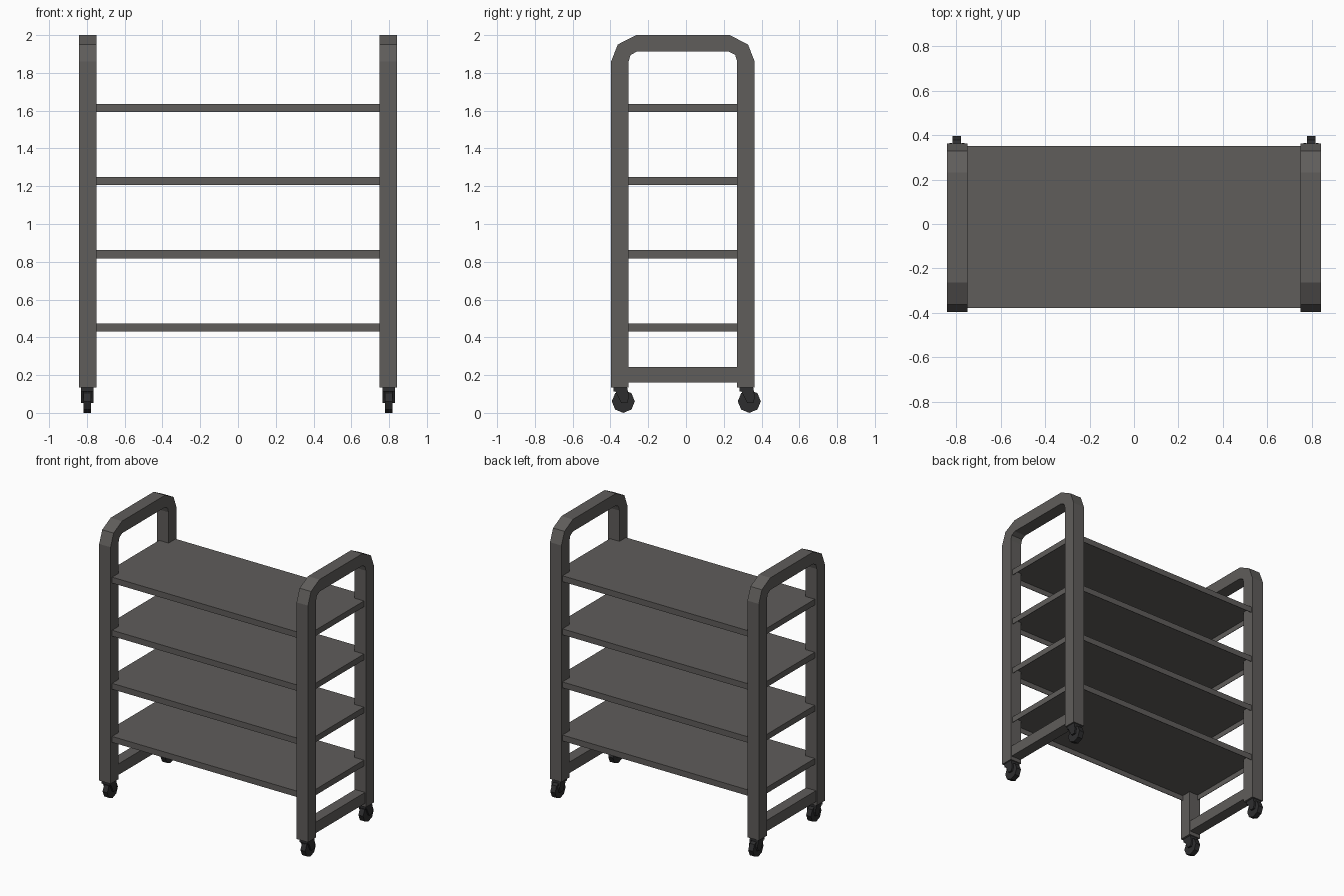
import bpy, bmesh, math
from mathutils import Matrix

if "Cube" in bpy.data.objects:
    bpy.data.objects.remove(bpy.data.objects["Cube"])


def material(name, rgb):
    m = bpy.data.materials.new(name)
    m.diffuse_color = (*rgb, 1)
    m.use_nodes = True
    m.node_tree.nodes["Principled BSDF"].inputs["Base Color"].default_value = m.diffuse_color
    return m


GREY = material("warm grey metal", (0.115, 0.109, 0.104))
DARK = material("dark caster", (0.027, 0.027, 0.028))
YC = -0.0165  # centre line of the frame in y


def finish(name, bm, mat):
    bmesh.ops.recalc_face_normals(bm, faces=bm.faces)
    me = bpy.data.meshes.new(name)
    bm.to_mesh(me)
    bm.free()
    me.materials.append(mat)
    ob = bpy.data.objects.new(name, me)
    bpy.context.collection.objects.link(ob)
    return ob


def box(name, lo, hi, mat, hollow=0):
    """Box; with hollow > 0 it is recessed from below, leaving a rim."""
    bm = bmesh.new()
    size = [b - a for a, b in zip(lo, hi)]
    mid = [(a + b) / 2 for a, b in zip(lo, hi)]
    bmesh.ops.create_cube(bm, size=1, matrix=Matrix.Translation(mid) @ Matrix.Diagonal((*size, 1)))
    if hollow:
        bm.normal_update()
        bottom = min(bm.faces, key=lambda f: f.calc_center_median().z)
        bmesh.ops.inset_region(bm, faces=[bottom], thickness=hollow)
        verts = list(bottom.verts)
        new = bmesh.ops.extrude_discrete_faces(bm, faces=[bottom])["faces"][0]
        bmesh.ops.translate(bm, vec=(0, 0, size[2] - hollow), verts=new.verts)
    return finish(name, bm, mat)


def extrude_x(bm, polys, x0, x1):
    """Extrude y-z polygons (sharing points) from x0 to x1."""
    for p in polys:
        bm.faces.new([bm.verts.new((x0, y, z)) for y, z in p])
    bmesh.ops.remove_doubles(bm, verts=bm.verts, dist=1e-5)
    geo = bmesh.ops.extrude_face_region(bm, geom=bm.faces[:], use_keep_orig=True)["geom"]
    bmesh.ops.translate(bm, vec=(x1 - x0, 0, 0), verts=[v for v in geo if isinstance(v, bmesh.types.BMVert)])


# arch profile: half outlines mirrored about the centre line
outer = [(0.380, 0.135), (0.380, 1.86), (0.345, 1.95), (0.248, 2.0)]
inner = [(0.2875, 0.135), (0.2875, 1.86), (0.277, 1.895), (0.245, 1.912)]


def arch(half):
    return [(YC - y, z) for y, z in half] + [(YC + y, z) for y, z in reversed(half)]


out, inn = arch(outer), arch(inner)
quads = [(out[i], out[i + 1], inn[i + 1], inn[i]) for i in range(7)]

for side, s in (("left", -1), ("right", 1)):
    # end frame
    bm = bmesh.new()
    extrude_x(bm, quads, s * 0.75, s * 0.842)
    finish(side + "_end_frame", bm, GREY)
    # lower rail between the legs
    xs = sorted((s * 0.755, s * 0.835))
    box(side + "_lower_rail", (xs[0], -0.33, 0.162), (xs[1], 0.295, 0.242), GREY)

    for end, yp in (("front", -0.35), ("back", 0.317)):
        name = f"{end}_{side}_caster"
        x, yw = s * 0.798, yp + 0.018
        # mounting block and two fork plates
        box(name + "_mount", (x - 0.034, yp - 0.035, 0.112), (x + 0.034, yp + 0.038, 0.137), DARK)
        plate = [(yp - 0.035, 0.136), (yp + 0.038, 0.136), (yw + 0.03, 0.085),
                 (yw + 0.022, 0.052), (yw - 0.01, 0.052)]
        for k, t in (("inner", -1), ("outer", 1)):
            bm = bmesh.new()
            extrude_x(bm, [plate], x + t * 0.021, x + t * 0.034)
            finish(f"{name}_{k}_fork", bm, DARK)
        # eight sided wheel
        bm = bmesh.new()
        bmesh.ops.create_cone(bm, cap_ends=True, segments=8, radius1=0.061, radius2=0.061, depth=0.038,
                              matrix=Matrix.Translation((x, yw, 0.061)) @ Matrix.Rotation(math.pi / 2, 4, 'Y'))
        finish(name + "_wheel", bm, DARK)

# four shelves, hollow below, let into the end frames
for i in range(4):
    z = 0.4315 + i * 0.387
    box(f"shelf_{i + 1}", (-0.826, -0.379, z), (0.826, 0.352, z + 0.043), GREY, hollow=0.005)
